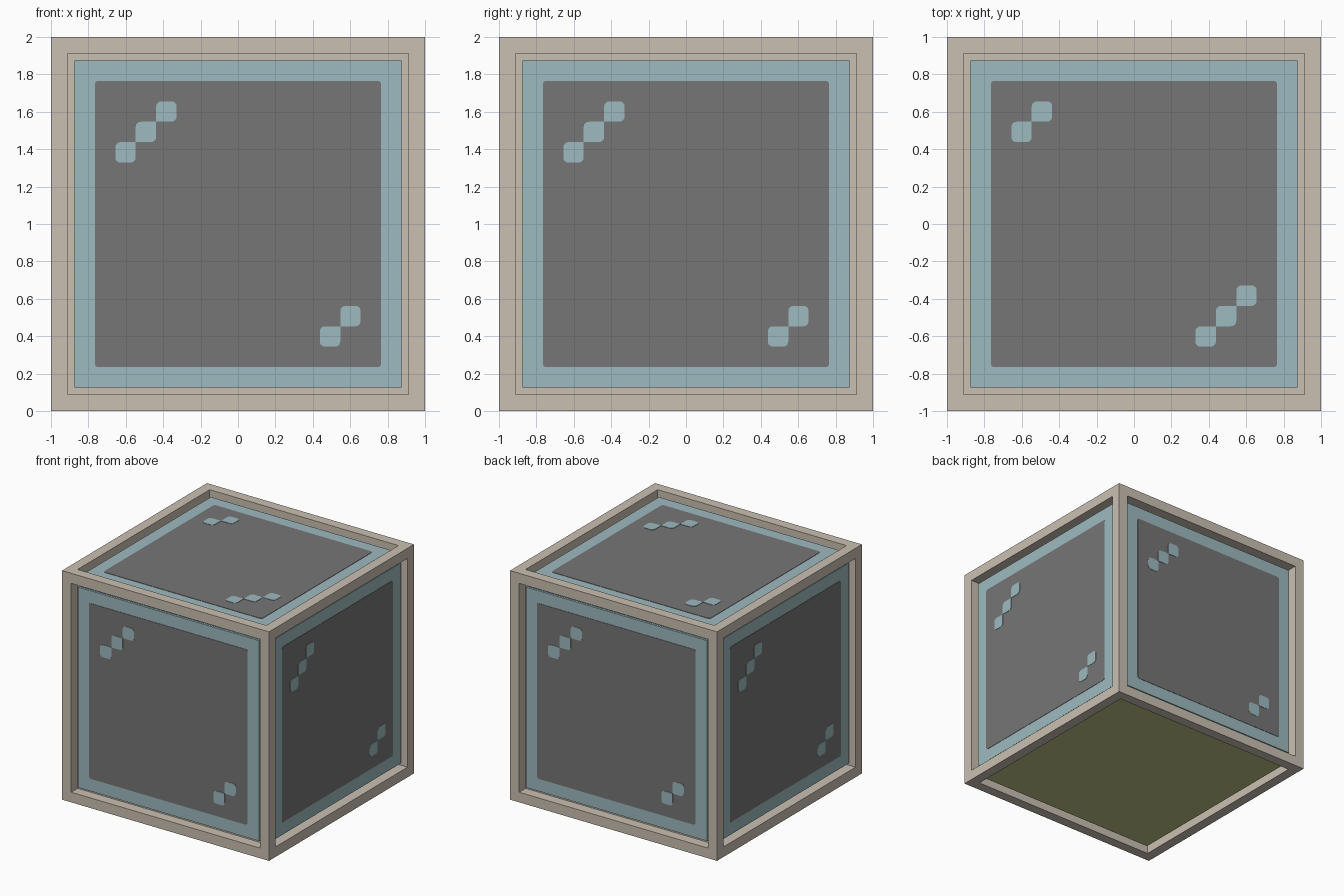
import bpy, bmesh, math
from mathutils import Matrix, Vector

if "Cube" in bpy.data.objects:
    bpy.data.objects.remove(bpy.data.objects["Cube"], do_unlink=True)

BAR = 0.125            # width of the frame bars
HALF = 1 - BAR         # half size of each opening
PANE = 0.96            # distance of the pane surface from the centre
PIX = 2 * HALF / 16    # grid step of the pane decoration
LAYER = 0.003          # thickness of painted plates


def material(name, rgb):
    lin = [((c / 255 + 0.055) / 1.055) ** 2.4 for c in rgb] + [1]
    m = bpy.data.materials.new(name)
    m.use_nodes = True
    m.diffuse_color = lin
    bsdf = m.node_tree.nodes["Principled BSDF"]
    bsdf.inputs["Base Color"].default_value = lin
    bsdf.inputs["Roughness"].default_value = 0.8
    return m


BEIGE = material("beige frame", (202, 192, 178))
BLUE = material("pale blue", (157, 186, 191))
GREY = material("grey glass", (118, 118, 118))
OLIVE = material("olive base", (190, 196, 137))


def add_object(name, bm, mat, matrix=Matrix()):
    bm.transform(matrix)
    bmesh.ops.recalc_face_normals(bm, faces=bm.faces)
    mesh = bpy.data.meshes.new(name)
    bm.to_mesh(mesh)
    bm.free()
    mesh.materials.append(mat)
    obj = bpy.data.objects.new(name, mesh)
    bpy.context.collection.objects.link(obj)
    return obj


def add_plate(bm, x, y, size, radii, low, high):
    """Rounded square prism; radii run counter-clockwise from lower left."""
    points = []
    corners = [(-1, -1), (1, -1), (1, 1), (-1, 1)]
    for k, ((sx, sy), r) in enumerate(zip(corners, radii)):
        cx, cy = x + sx * (size / 2 - r), y + sy * (size / 2 - r)
        for i in range(5 if r else 1):
            a = math.pi + (k + i / 4) * math.pi / 2
            points.append((cx + r * math.cos(a), cy + r * math.sin(a), low))
    base = bm.faces.new([bm.verts.new(p) for p in points])
    top = bmesh.ops.extrude_face_region(bm, geom=[base], use_keep_orig=True)["geom"]
    bmesh.ops.translate(bm, vec=(0, 0, high - low),
                        verts=[g for g in top if isinstance(g, bmesh.types.BMVert)])


# Frame: a cube with a square opening through every side
bm = bmesh.new()
bmesh.ops.create_cube(bm, size=2)
openings = list(bm.faces)
bmesh.ops.inset_individual(bm, faces=openings, thickness=BAR)
normals = [f.normal.copy() for f in openings]
inner = bmesh.ops.extrude_discrete_faces(bm, faces=openings)["faces"]
for face, normal in zip(inner, normals):
    bmesh.ops.translate(bm, vec=-normal * BAR, verts=face.verts)
bmesh.ops.delete(bm, geom=inner, context='FACES')
bmesh.ops.remove_doubles(bm, verts=bm.verts, dist=1e-4)
add_object("frame", bm, BEIGE, Matrix.Translation((0, 0, 1)))


def add_pane(name, turn, mat):
    bm = bmesh.new()
    add_plate(bm, 0, 0, 2 * HALF, [0] * 4, PANE - 0.02, PANE)
    add_object(name, bm, mat, turn)


def add_window(side, turn):
    add_pane(side + "_pane", turn, BLUE)
    # Grey centre, one grid step in from the opening
    bm = bmesh.new()
    add_plate(bm, 0, 0, 14 * PIX, [0.02] * 4, PANE, PANE + LAYER)
    add_object(side + "_glass", bm, GREY, turn)
    # Diagonal glints: three squares upper left, two lower right
    bm = bmesh.new()
    for col, row, count in ((-5.5, 3.5, 3), (4.5, -5.5, 2)):
        for i in range(count):
            r = 0.028
            radii = [0 if i else r, r, 0 if i < count - 1 else r, r]
            add_plate(bm, (col + i) * PIX, (row + i) * PIX, PIX, radii,
                      PANE + LAYER, PANE + 2 * LAYER)
    add_object(side + "_glints", bm, BLUE, turn)


# Four walls, the top and the plain base
centre = Matrix.Translation((0, 0, 1))
upright = Matrix.Rotation(math.pi / 2, 4, 'X')
for k, side in enumerate(("front", "left", "back", "right")):
    add_window(side, centre @ Matrix.Rotation(k * math.pi / 2, 4, 'Z') @ upright)
add_window("top", centre @ Matrix.Rotation(math.pi, 4, 'Z'))
add_pane("base_panel", centre @ Matrix.Rotation(math.pi, 4, 'X'), OLIVE)
